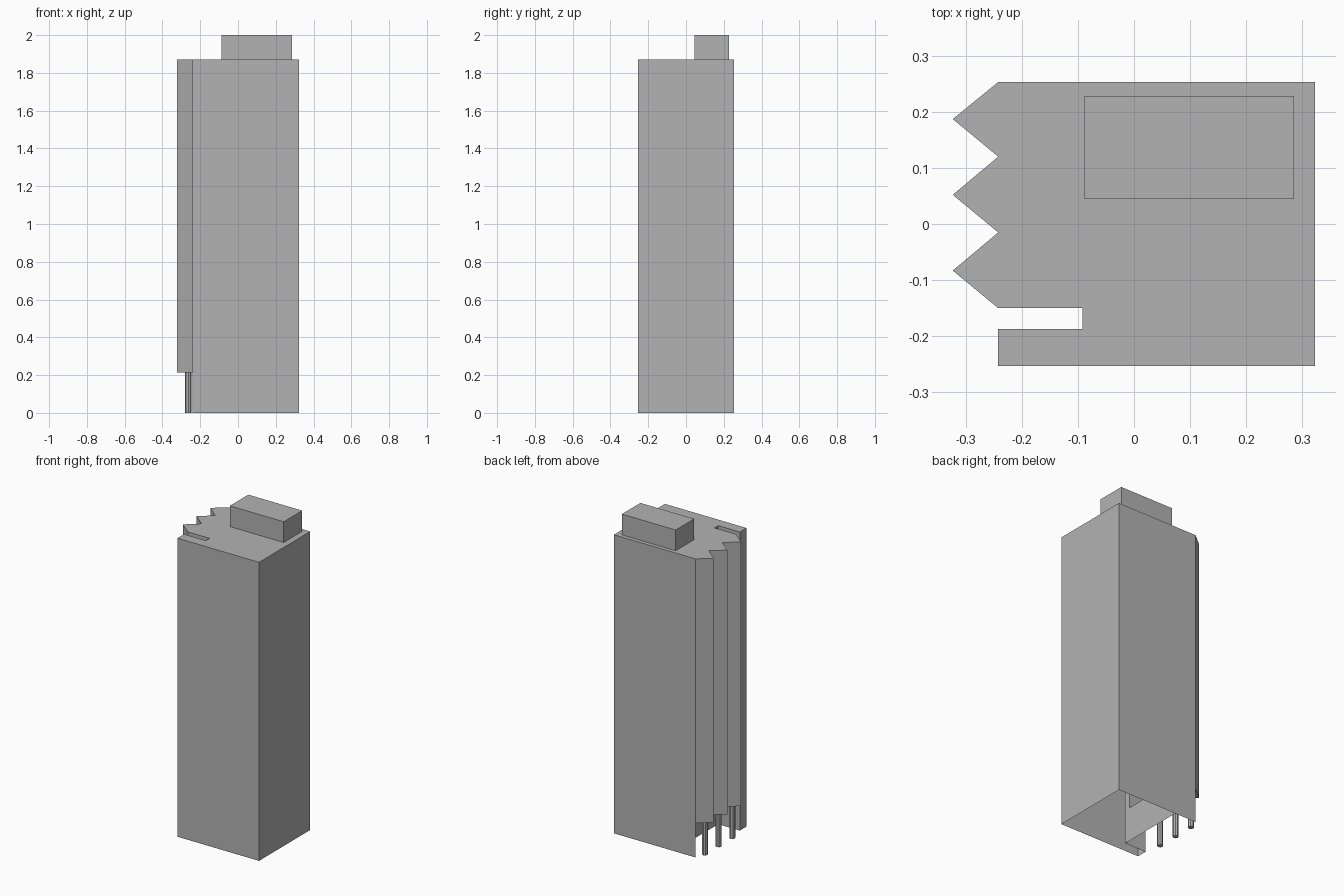
import bpy
import bmesh

# Remove the default cube
cube = bpy.data.objects.get("Cube")
if cube:
    bpy.data.objects.remove(cube, do_unlink=True)

# Single concrete grey
grey = bpy.data.materials.new("concrete_grey")
grey.use_nodes = True
colour = (0.45, 0.45, 0.45, 1)
grey.diffuse_color = colour
grey.node_tree.nodes["Principled BSDF"].inputs["Base Color"].default_value = colour

ROOF, SOFFIT = 1.87, 0.215
LEFT, RIGHT, DEPTH = -0.242, 0.323, 0.253
TIP, CORE = -0.323, -0.092
BAYS = (0.187, 0.052, -0.083)


def finish(bm, name):
    mesh = bpy.data.meshes.new(name)
    bm.to_mesh(mesh)
    bm.free()
    mesh.materials.append(grey)
    obj = bpy.data.objects.new(name, mesh)
    bpy.context.collection.objects.link(obj)
    return obj


def face(bm, points):
    bm.faces.new([bm.verts.new(p) for p in points])


def wall(bm, p, q, low, high):
    face(bm, [(*p, low), (*q, low), (*q, high), (*p, high)])


# Plan outline, counter-clockwise: plain block, then zigzag bays, then slot
block = [(LEFT, -0.187), (LEFT, -DEPTH), (RIGHT, -DEPTH), (RIGHT, DEPTH)]
bays = [(LEFT, DEPTH)]
for y in BAYS:
    bays += [(TIP, y), (LEFT, y - 0.067)]
bays.append((CORE, -0.15))
slot_corner = (CORE, -0.187)
outline = block + bays + [slot_corner]

# Tower shell, open underneath; the bays stop above the ground floor
bm = bmesh.new()
for i, p in enumerate(outline):
    q = outline[(i + 1) % len(outline)]
    raised = p in bays
    wall(bm, p, q, SOFFIT if raised else 0, ROOF)
face(bm, [(*p, ROOF) for p in outline])

# Recessed ground-floor wall and the soffit over it
core_back = (CORE, DEPTH)
wall(bm, core_back, slot_corner, 0, SOFFIT)
face(bm, [(*p, SOFFIT) for p in reversed(bays + [core_back])])
bmesh.ops.remove_doubles(bm, verts=bm.verts, dist=0.0001)
finish(bm, "tower_block")

# Rooftop plant room
bm = bmesh.new()
bmesh.ops.create_cube(bm, size=1)
plant = finish(bm, "rooftop_plant_room")
plant.scale = (0.373, 0.183, 0.13)
plant.location = (0.0985, 0.1365, ROOF + 0.065)

# Slim columns under the bay tips
for n, y in enumerate(BAYS, 1):
    bm = bmesh.new()
    bmesh.ops.create_cone(bm, cap_ends=True, segments=8, radius1=0.017,
                          radius2=0.017, depth=SOFFIT)
    column = finish(bm, f"bay_column_{n}")
    column.location = (-0.263, y, SOFFIT / 2)
